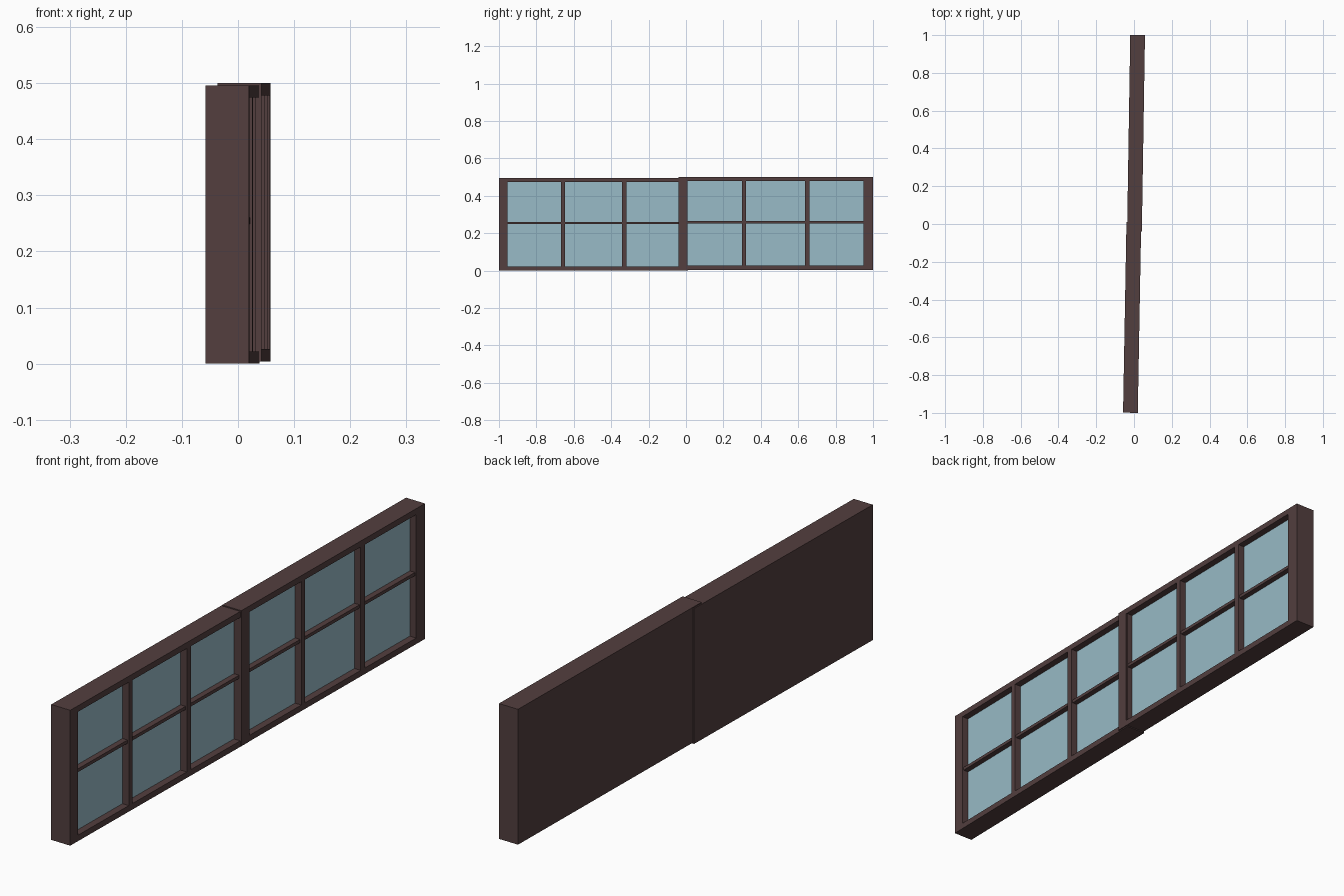
import bpy, bmesh, math
from mathutils import Vector, Matrix

if "Cube" in bpy.data.objects:
    bpy.data.objects.remove(bpy.data.objects["Cube"])


def material(name, rgb):
    m = bpy.data.materials.new(name)
    m.diffuse_color = (*rgb, 1)
    m.use_nodes = True
    m.node_tree.nodes["Principled BSDF"].inputs["Base Color"].default_value = m.diffuse_color
    return m


WOOD = material("dark brown wood", (0.086, 0.049, 0.049))
GLASS = material("pale blue glass", (0.315, 0.495, 0.568))

THICK = 0.078    # total depth of a window unit
RECESS = 0.026   # glass depth behind the frame front
PLATE = 0.006    # glass plate thickness
RAIL = 0.022     # top and bottom rail height


def box(name, lo, hi, mat, place):
    """Axis-aligned box in unit space, placed by the unit's matrix."""
    lo, hi = Vector(lo), Vector(hi)
    bm = bmesh.new()
    bmesh.ops.create_cube(bm, size=1, matrix=Matrix.Translation((lo + hi) / 2)
                          @ Matrix.Diagonal((*(hi - lo), 1)))
    me = bpy.data.meshes.new(name)
    bm.to_mesh(me)
    bm.free()
    me.materials.append(mat)
    ob = bpy.data.objects.new(name, me)
    ob.matrix_world = place
    bpy.context.collection.objects.link(ob)


def window(prefix, origin, length, height, slope, panes):
    """One window unit; panes are (start, end) along the length."""
    place = Matrix.Translation(origin) @ Matrix.Rotation(-math.atan(slope), 4, 'Z')
    seat = -RECESS - PLATE
    first, last = panes[0][0], panes[-1][1]

    # solid back and glass plate
    box(prefix + "_back_panel", (-THICK, 0, 0), (seat, length, height), WOOD, place)
    box(prefix + "_glass", (seat, first, RAIL), (-RECESS, last, height - RAIL), GLASS, place)

    # rails and stiles
    box(prefix + "_bottom_rail", (seat, first, 0), (0, last, RAIL), WOOD, place)
    box(prefix + "_top_rail", (seat, first, height - RAIL), (0, last, height), WOOD, place)
    box(prefix + "_near_stile", (seat, 0, 0), (0, first, height), WOOD, place)
    box(prefix + "_far_stile", (seat, last, 0), (0, length, height), WOOD, place)

    # vertical bars between the panes
    for a, b in zip(panes, panes[1:]):
        box(prefix + "_vertical_bar", (-RECESS, a[1], RAIL),
            (0, b[0], height - RAIL), WOOD, place)

    # thin crossbars, set slightly back
    for a, b in panes:
        box(prefix + "_crossbar", (-RECESS, a, 0.249), (-0.005, b, 0.261), WOOD, place)


# two slightly offset sliding windows
window("left_window", (0.02, -1, 0), 1.009, 0.496, 0.018,
       [(0.045, 0.331), (0.352, 0.658), (0.682, 0.960)])
window("right_window", (0.0415, -0.04, 0.004), 1.04, 0.496, 0.016,
       [(0.045, 0.340), (0.360, 0.676), (0.700, 0.990)])
